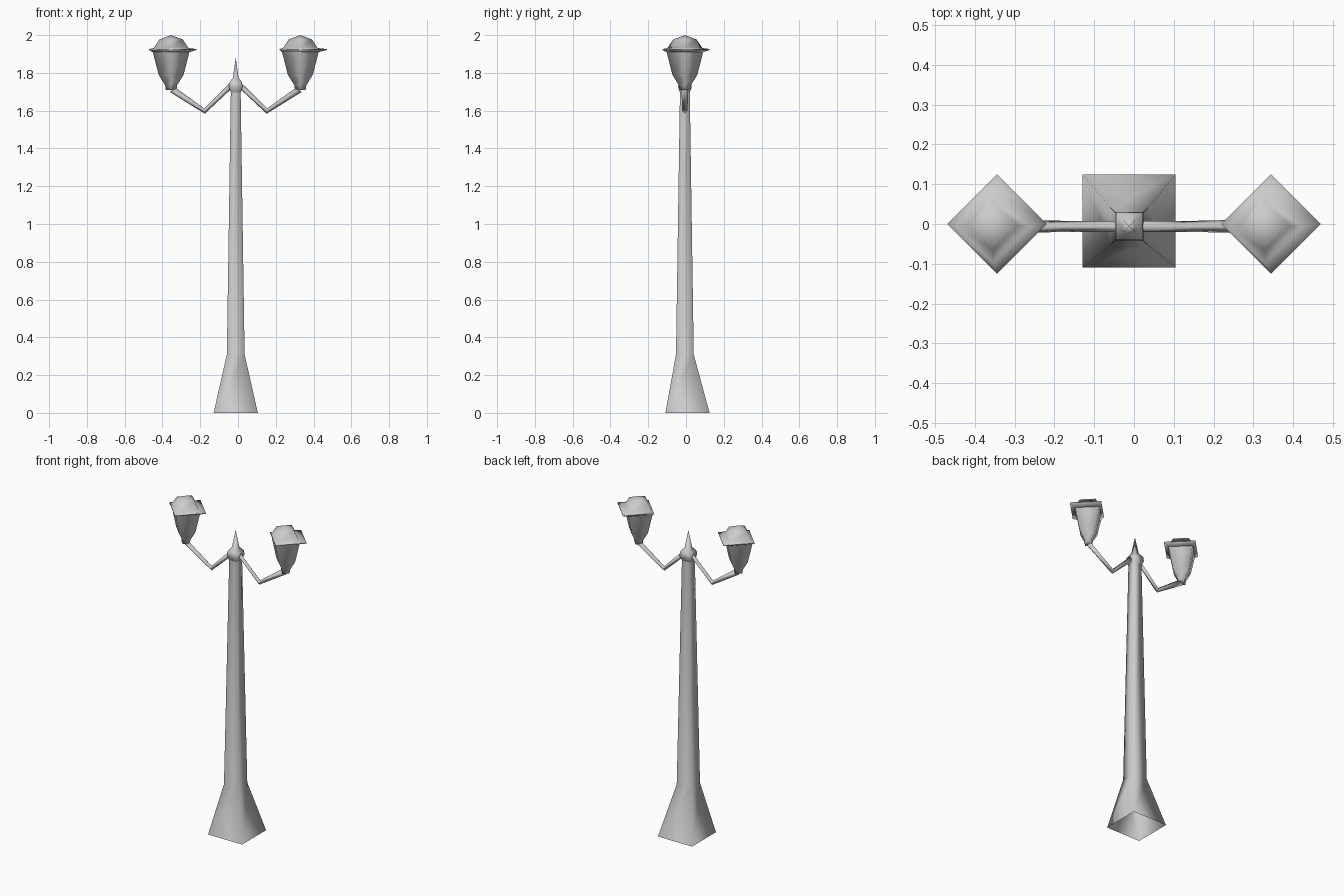
import bpy, bmesh, math
from mathutils import Vector

if "Cube" in bpy.data.objects:
    bpy.data.objects.remove(bpy.data.objects["Cube"])

CX, CY = -0.012, -0.006  # axis of the column


def finish(name, bm):
    bmesh.ops.recalc_face_normals(bm, faces=bm.faces)
    me = bpy.data.meshes.new(name)
    bm.to_mesh(me)
    bm.free()
    for p in me.polygons:
        p.use_smooth = True
    ob = bpy.data.objects.new(name, me)
    bpy.context.collection.objects.link(ob)
    return ob


def loft(name, loops, cap_start=False, cap_end=False):
    """Skin a list of four-point loops."""
    bm = bmesh.new()
    rings = [[bm.verts.new(p) for p in lp] for lp in loops]
    for a, b in zip(rings, rings[1:]):
        for i in range(4):
            j = (i + 1) % 4
            bm.faces.new((a[i], a[j], b[j], b[i]))
    if cap_start:
        bm.faces.new(rings[0])
    if cap_end:
        bm.faces.new(rings[-1])
    bmesh.ops.remove_doubles(bm, verts=bm.verts, dist=0.0004)
    return finish(name, bm)


def ring(cx, cy, z, r, turn):
    return [Vector((cx + r * math.cos(turn + i * math.pi / 2),
                    cy + r * math.sin(turn + i * math.pi / 2), z)) for i in range(4)]


def square(cx, cy, z, half):
    return ring(cx, cy, z, half * math.sqrt(2), math.pi / 4)


# Column with flared foot, open underneath
loft("post", [square(CX, 0.008, 0, 0.117), square(CX, CY, 0.31, 0.047),
              square(CX, CY, 1.70, 0.026)])

# Knob and spike on top of the column
loft("finial", [square(CX, CY, z, h) for z, h in
                ((1.69, 0.024), (1.725, 0.036), (1.75, 0.033), (1.775, 0.015), (1.88, 0))])

for side, s in (("left", -1), ("right", 1)):
    # Bent arm: square section turned on its corner
    path = [(0.015, 1.742, 0.014), (0.165, 1.598, 0.014), (0.338, 1.713, 0.018)]
    pts = [Vector((CX + s * x, CY, z)) for x, z, _ in path]
    loops = []
    for i, p in enumerate(pts):
        d = (pts[min(i + 1, 2)] - pts[max(i - 1, 0)]).normalized()
        n = Vector((-d.z, 0, d.x)) * path[i][2]
        w = Vector((0, path[i][2], 0))
        loops.append([p + n, p + w, p - n, p - w])
    loft(side + "_arm", loops, True, True)

    # Lantern body, then brim and roof, with corners to the sides
    x = CX + s * 0.342
    loft(side + "_lantern", [ring(x, CY, z, r, 0) for z, r in
         ((1.71, 0.028), (1.735, 0.032), (1.79, 0.066), (1.915, 0.098))], True)
    bx = s * 0.345
    loft(side + "_lantern_roof", [
        ring(x, CY, 1.91, 0.098, 0), ring(bx, 0, 1.921, 0.125, 0),
        ring(bx, 0, 1.926, 0.125, 0), ring(x, CY, 1.932, 0.092, 0),
        ring(x, CY, 1.977, 0.062, 0), ring(x, CY, 2.0, 0, 0)])
